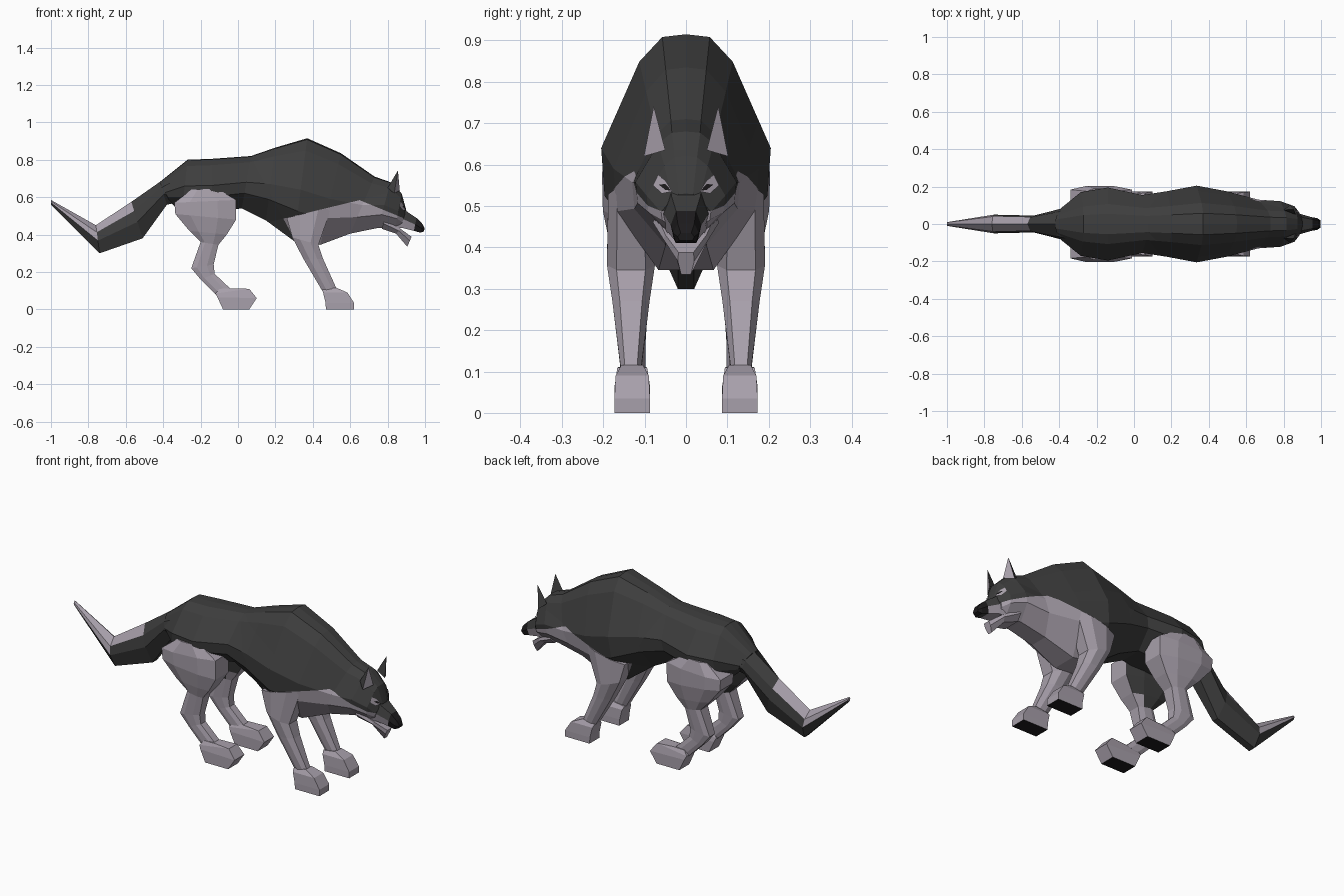
import bpy, bmesh
from mathutils import Vector
from mathutils.bvhtree import BVHTree


def material(name, rgb):
    m = bpy.data.materials.new(name)
    m.diffuse_color = (*rgb, 1)
    return m


MATS = [material("dark fur", (0.047, 0.047, 0.047)),
        material("pale fur", (0.39, 0.35, 0.405)),
        material("black", (0.012, 0.011, 0.012))]
DARK, PALE, BLACK = 0, 1, 2


def finish(name, bm, rule):
    bmesh.ops.recalc_face_normals(bm, faces=bm.faces)
    bm.normal_update()
    for f in bm.faces:
        f.material_index = rule(f.calc_center_median(), f.normal)
    me = bpy.data.meshes.new(name)
    bm.to_mesh(me)
    for m in MATS:
        me.materials.append(m)
    ob = bpy.data.objects.new(name, me)
    bpy.context.collection.objects.link(ob)
    return ob


def loft(name, stations, half, rule, yc=0.0, cuts=()):
    """Station: (x, z) of one edge, (x, z) of the other, half width.
    half: (width fraction, position from first edge to second)."""
    ring = list(half) + [(-y, t) for y, t in reversed(half) if y > 0]
    bm = bmesh.new()
    rows = []
    for x1, z1, x2, z2, w in stations:
        rows.append([bm.verts.new((x1 + (x2 - x1) * t, yc + w * y, z1 + (z2 - z1) * t))
                     for y, t in ring])
    n = len(ring)
    for a, b in zip(rows, rows[1:]):
        for i in range(n):
            j = (i + 1) % n
            bm.faces.new((a[i], a[j], b[j], b[i]))
    bm.faces.new(rows[0])
    bm.faces.new(rows[-1])
    for co, no in cuts:
        bmesh.ops.bisect_plane(bm, geom=bm.verts[:] + bm.edges[:] + bm.faces[:],
                               plane_co=co, plane_no=no)
    return finish(name, bm, rule)


def plane(x1, z1, x2, z2):
    return Vector((x1, 0, z1)), Vector((z1 - z2, 0, x2 - x1)).normalized()


# Body, neck and skull, with the pale throat cut in along three planes
throat = [plane(0.24, 0.485, 0.62, 0.577), plane(0.66, 0.58, 0.88, 0.49),
          plane(0.24, 0.49, 0.31, 0.36)]


def body_rule(c, n):
    a, b, d = [(c - co).dot(no) for co, no in throat]
    return PALE if a < 0 and b < 0 and d > 0 else DARK


BODY = [(0, 0), (0.28, 0.012), (0.55, 0.12), (1, 0.5), (0.96, 0.71), (0.38, 1), (0, 1)]
body = loft("body", [
    (-0.42, 0.68, -0.36, 0.57, 0.085),
    (-0.27, 0.80, -0.30, 0.52, 0.17),
    (-0.14, 0.805, -0.14, 0.52, 0.195),
    (0.07, 0.82, 0.02, 0.54, 0.155),
    (0.20, 0.865, 0.15, 0.475, 0.175),
    (0.37, 0.915, 0.30, 0.365, 0.205),
    (0.55, 0.835, 0.44, 0.345, 0.175),
    (0.73, 0.71, 0.60, 0.405, 0.13),
    (0.815, 0.68, 0.75, 0.436, 0.122),
    (0.875, 0.62, 0.84, 0.43, 0.095),
    (0.90, 0.53, 0.87, 0.44, 0.06)], BODY, body_rule, cuts=throat)


# Tail with pale top
def tail_rule(c, n):
    if c.x < -0.57 and (n.z > 0.3 or (c.x < -0.8 and c.z > 0.48)):
        return PALE
    return DARK


loft("tail", [
    (-0.36, 0.72, -0.33, 0.57, 0.10),
    (-0.42, 0.68, -0.38, 0.56, 0.08),
    (-0.57, 0.575, -0.51, 0.38, 0.045),
    (-0.76, 0.45, -0.74, 0.30, 0.05),
    (-1.0, 0.585, -1.0, 0.56, 0.01)],
    [(0, 0), (0.8, 0.25), (1, 0.55), (0.4, 1)], tail_rule)


# Muzzle with black nose, and open lower jaw
def muzzle_rule(c, n):
    if c.x > 0.96:
        return BLACK
    return PALE if n.z < 0 and c.x < 0.94 else DARK


loft("muzzle", [
    (0.87, 0.55, 0.84, 0.435, 0.06),
    (0.905, 0.522, 0.88, 0.435, 0.053),
    (0.955, 0.488, 0.94, 0.42, 0.037),
    (0.985, 0.458, 0.975, 0.41, 0.031),
    (0.997, 0.435, 0.995, 0.417, 0.02)],
    [(0.65, 0), (1, 0.5), (0.8, 1)], muzzle_rule)
loft("lower_jaw", [
    (0.78, 0.48, 0.77, 0.43, 0.08),
    (0.87, 0.43, 0.845, 0.405, 0.055),
    (0.928, 0.388, 0.905, 0.335, 0.02)],
    [(0.9, 0), (1, 0.4), (0.6, 1)], lambda c, n: PALE)


# Plates laid on the face by projecting along x
bm_body = bmesh.new()
bm_body.from_mesh(body.data)
bvh = BVHTree.FromBMesh(bm_body)


def face_plate(name, pts, mat, lift):
    bm = bmesh.new()
    vs = []
    for y, z in pts:
        hit = bvh.ray_cast(Vector((2, y, z)), Vector((-1, 0, 0)))[0]
        vs.append(bm.verts.new(((hit.x if hit else 0.88) + lift, y, z)))
    f = bm.faces.new(vs)
    f.normal_update()
    if f.normal.x < 0:
        f.normal_flip()
    f.material_index = mat
    me = bpy.data.meshes.new(name)
    bm.to_mesh(me)
    for m in MATS:
        me.materials.append(m)
    bpy.context.collection.objects.link(bpy.data.objects.new(name, me))


LEG = [(0.6, 0), (1, 0.3), (1, 0.7), (0.6, 1)]
THIGH = [(0.75, 0), (1, 0.25), (1, 0.7), (0.75, 1)]
PAW = [(1, 0), (1, 1)]


def paw_rule(c, n):
    return BLACK if n.z < -0.9 and c.z < 0.02 else PALE


for s, side in ((1, "left"), (-1, "right")):
    # Ears, pale in front
    bm = bmesh.new()
    tip, outer, inner, back = [bm.verts.new((x, s * y, z)) for x, y, z in (
        (0.855, 0.078, 0.742), (0.835, 0.102, 0.62),
        (0.865, 0.05, 0.635), (0.80, 0.075, 0.65))]
    for tri in ((tip, outer, inner), (tip, outer, back), (tip, inner, back), (outer, inner, back)):
        bm.faces.new(tri)
    finish("ear_" + side, bm, lambda c, n: PALE if n.x > 0.3 else DARK)

    # Eye patches and eyes
    face_plate("eye_patch_" + side, [(s * y, z) for y, z in (
        (0.033, 0.535), (0.05, 0.562), (0.068, 0.575), (0.08, 0.55), (0.058, 0.53))], PALE, 0.005)
    face_plate("eye_" + side, [(s * y, z) for y, z in (
        (0.035, 0.537), (0.05, 0.553), (0.066, 0.552), (0.05, 0.539))], BLACK, 0.008)

    # Front legs
    loft("front_leg_" + side, [
        (0.26, 0.49, 0.50, 0.545, 0.055),
        (0.29, 0.385, 0.43, 0.345, 0.058),
        (0.35, 0.27, 0.455, 0.27, 0.045),
        (0.45, 0.10, 0.525, 0.115, 0.025)], LEG, lambda c, n: PALE, s * 0.133)
    loft("front_paw_" + side, [
        (0.47, 0, 0.62, 0, 0.043),
        (0.468, 0.035, 0.62, 0.035, 0.043),
        (0.455, 0.09, 0.585, 0.09, 0.04),
        (0.45, 0.105, 0.525, 0.116, 0.026)], PAW, paw_rule, s * 0.13)

    # Hind legs, dark on the inner thigh
    loft("hind_leg_" + side, [
        (-0.25, 0.64, -0.11, 0.645, 0.065),
        (-0.34, 0.57, -0.01, 0.585, 0.077),
        (-0.335, 0.51, -0.01, 0.48, 0.075),
        (-0.26, 0.42, -0.06, 0.40, 0.058),
        (-0.20, 0.36, -0.105, 0.345, 0.042),
        (-0.25, 0.22, -0.13, 0.24, 0.032),
        (-0.20, 0.16, -0.125, 0.19, 0.028),
        (-0.12, 0.08, -0.04, 0.11, 0.028)], THIGH,
        lambda c, n, s=s: DARK if n.y * s < -0.6 and c.z > 0.38 else PALE, s * 0.126)
    loft("hind_paw_" + side, [
        (-0.08, 0, 0.06, 0, 0.043),
        (-0.11, 0.065, 0.10, 0.06, 0.043),
        (-0.12, 0.085, 0.06, 0.11, 0.036),
        (-0.10, 0.11, -0.03, 0.112, 0.027)], PAW, paw_rule, s * 0.13)
bm_body.free()
